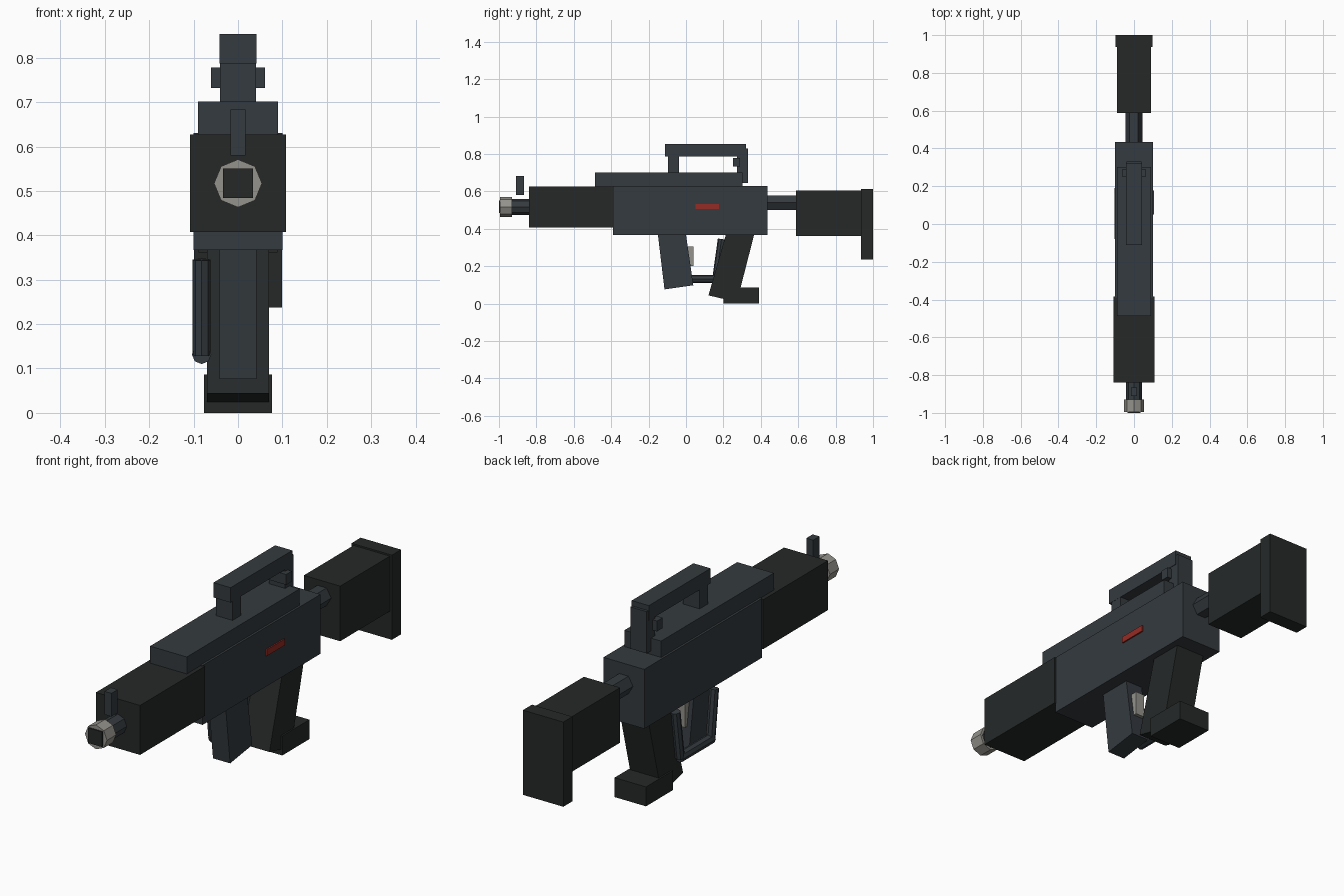
import bpy, bmesh
from math import pi
from mathutils import Vector, Matrix

if "Cube" in bpy.data.objects:
    bpy.data.objects.remove(bpy.data.objects["Cube"])


def material(name, rgb):
    m = bpy.data.materials.new(name)
    m.diffuse_color = (*rgb, 1)
    m.use_nodes = True
    m.node_tree.nodes["Principled BSDF"].inputs["Base Color"].default_value = m.diffuse_color
    return m


GUN = material("gunmetal", (0.035, 0.043, 0.050))
BLACK = material("black_polymer", (0.019, 0.022, 0.022))
STEEL = material("bare_steel", (0.30, 0.29, 0.26))
RED = material("red_marker", (0.30, 0.025, 0.018))


def finish(name, bm, mat):
    bmesh.ops.recalc_face_normals(bm, faces=bm.faces)
    me = bpy.data.meshes.new(name)
    bm.to_mesh(me)
    bm.free()
    me.materials.append(mat)
    ob = bpy.data.objects.new(name, me)
    bpy.context.collection.objects.link(ob)
    return ob


def box(name, x, y, z, mat):
    """Box from (min, max) ranges; a single x value means -x..x."""
    x = x if isinstance(x, tuple) else (-x, x)
    bm = bmesh.new()
    bmesh.ops.create_cube(bm, size=1)
    for v in bm.verts:
        v.co = [(a + b) / 2 + c * (b - a) for (a, b), c in zip((x, y, z), v.co)]
    return finish(name, bm, mat)


def slab(name, profile, half, mat):
    """Side profile in (y, z) extruded across x."""
    bm = bmesh.new()
    f = bm.faces.new([bm.verts.new((-half, y, z)) for y, z in profile])
    ext = bmesh.ops.extrude_face_region(bm, geom=[f])["geom"]
    bmesh.ops.translate(bm, vec=(2 * half, 0, 0),
                        verts=[v for v in ext if isinstance(v, bmesh.types.BMVert)])
    return finish(name, bm, mat)


def rod(name, a, b, r, mat, sides=8):
    """Faceted cylinder between two points."""
    a, b = Vector(a), Vector(b)
    d = b - a
    bm = bmesh.new()
    mtx = Matrix.Translation((a + b) / 2) @ d.to_track_quat('Z', 'Y').to_matrix().to_4x4()
    bmesh.ops.create_cone(bm, cap_ends=True, segments=sides, radius1=r, radius2=r,
                          depth=d.length, matrix=mtx @ Matrix.Rotation(pi / 2, 4, 'Z'))
    return finish(name, bm, mat)


# Main body
box("receiver", 0.10, (-0.39, 0.435), (0.367, 0.63), GUN)
box("handguard", 0.108, (-0.84, -0.385), (0.408, 0.627), BLACK)
box("top_cover", 0.09, (-0.487, 0.303), (0.62, 0.702), GUN)
box("side_marker", (0.09, 0.106), (0.05, 0.177), (0.505, 0.533), RED)

# Carry handle with its posts and rear sight
box("handle_bar", 0.042, (-0.112, 0.32), (0.787, 0.853), GUN)
box("handle_front_post", 0.041, (-0.097, -0.037), (0.69, 0.80), GUN)
box("handle_rear_post", 0.040, (0.273, 0.332), (0.645, 0.83), GUN)
box("rear_sight", 0.061, (0.25, 0.29), (0.732, 0.778), GUN)

# Barrel, muzzle and front sight
rod("barrel", (0, -0.95, 0.517), (0, -0.80, 0.517), 0.043, GUN)
rod("muzzle_ring", (0, -0.994, 0.517), (0, -0.93, 0.517), 0.054, STEEL)
box("muzzle_bore", 0.034, (-1.0, -0.98), (0.484, 0.551), BLACK)
box("front_sight", 0.017, (-0.91, -0.866), (0.58, 0.683), GUN)

# Stock
rod("stock_tube", (0, 0.40, 0.54), (0, 0.62, 0.54), 0.045, GUN, 6)
box("stock", 0.089, (0.588, 0.94), (0.361, 0.605), BLACK)
box("butt_pad", 0.099, (0.936, 1.0), (0.237, 0.612), BLACK)

# Grips
slab("front_grip", [(-0.151, 0.375), (-0.001, 0.375), (0.039, 0.098), (-0.115, 0.076)],
     0.042, GUN)
slab("rear_grip", [(0.215, 0.375), (0.366, 0.375), (0.272, 0.008), (0.12, 0.044)],
     0.070, BLACK)
box("grip_foot", 0.077, (0.20, 0.39), (0.0, 0.086), BLACK)

# Trigger and the guard frame on the left side
slab("trigger", [(-0.01, 0.305), (0.04, 0.305), (0.04, 0.20), (0.01, 0.20)], 0.022, STEEL)
GX = -0.082
rod("guard_bottom", (GX, -0.06, 0.132), (GX, 0.165, 0.132), 0.022, GUN)
rod("guard_front", (GX, -0.055, 0.13), (GX, -0.08, 0.345), 0.02, GUN)
rod("guard_rear", (GX, 0.16, 0.13), (GX, 0.19, 0.345), 0.02, GUN)
